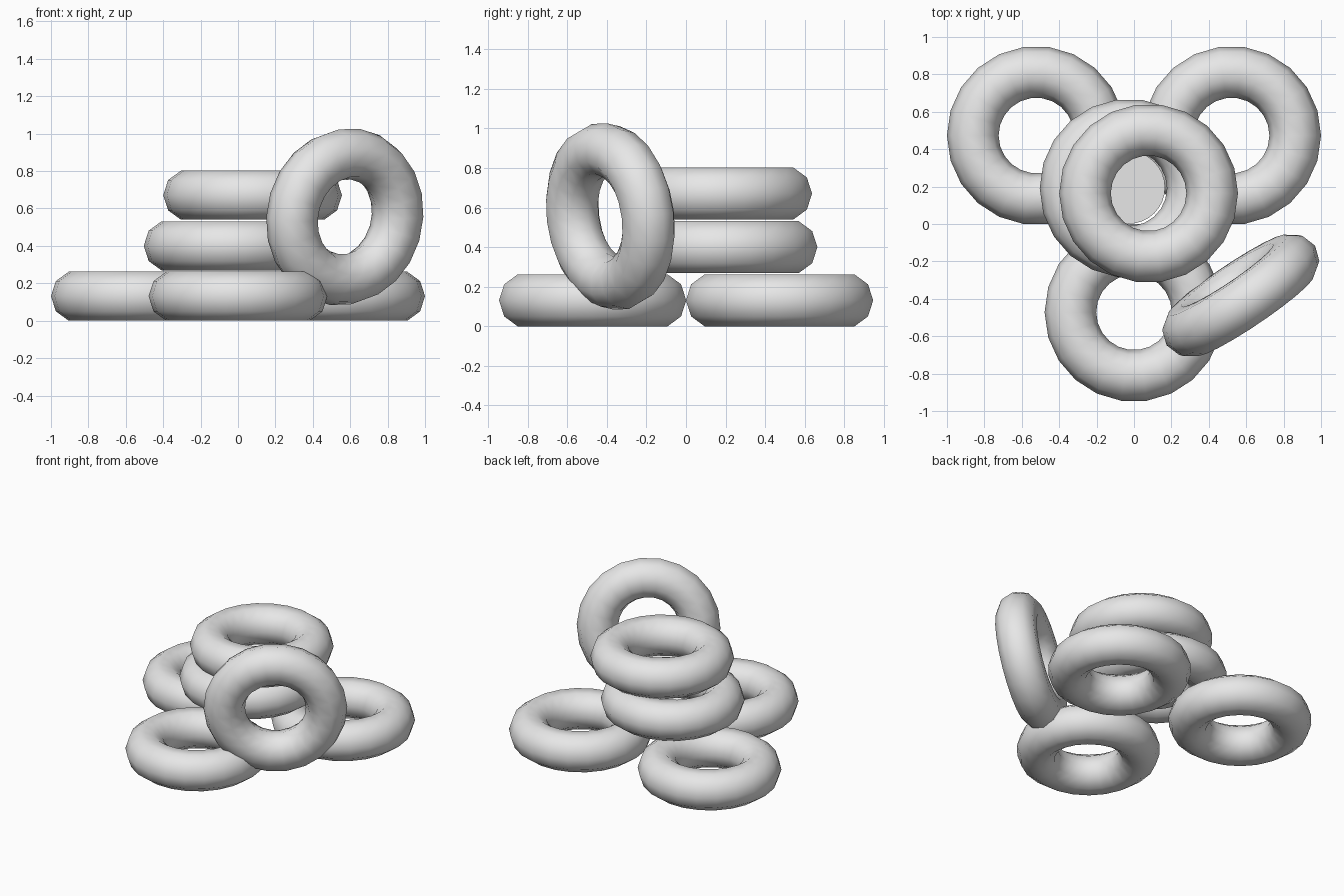
import bpy
from mathutils import Vector

if "Cube" in bpy.data.objects:
    bpy.data.objects.remove(bpy.data.objects["Cube"])

MAJOR, MINOR = 0.34, 0.138

grey = bpy.data.materials.new("light_grey")
grey.diffuse_color = (0.8, 0.8, 0.8, 1)
grey.use_nodes = True
grey.node_tree.nodes["Principled BSDF"].inputs["Base Color"].default_value = grey.diffuse_color


def ring(name, location, axis=(0, 0, 1)):
    rot = Vector((0, 0, 1)).rotation_difference(Vector(axis).normalized()).to_euler()
    bpy.ops.mesh.primitive_torus_add(
        major_segments=22, minor_segments=10,
        major_radius=MAJOR, minor_radius=MINOR,
        location=location, rotation=rot)
    obj = bpy.context.object
    obj.name = name
    obj.data.materials.append(grey)
    bpy.ops.object.shade_smooth()
    return obj


# three rings lying on the ground
for side, label in ((-1, "left"), (1, "right")):
    ring("base_ring_" + label, (side * 0.522, 0.473, 0.131))
ring("base_ring_front", (0.0, -0.472, 0.131))

# two rings stacked on top
ring("middle_ring", (-0.026, 0.191, 0.40))
ring("top_ring", (0.078, 0.164, 0.671))

# ring leaning against the pile
ring("leaning_ring", (0.571, -0.382, 0.555), (-0.555, 0.822, 0.125))

# thin disc closing the hole of the middle ring
bpy.ops.mesh.primitive_circle_add(vertices=32, radius=0.194, fill_type='NGON',
                                  location=(-0.028, 0.195, 0.268))
disc = bpy.context.object
disc.name = "middle_disc"
disc.data.materials.append(grey)
